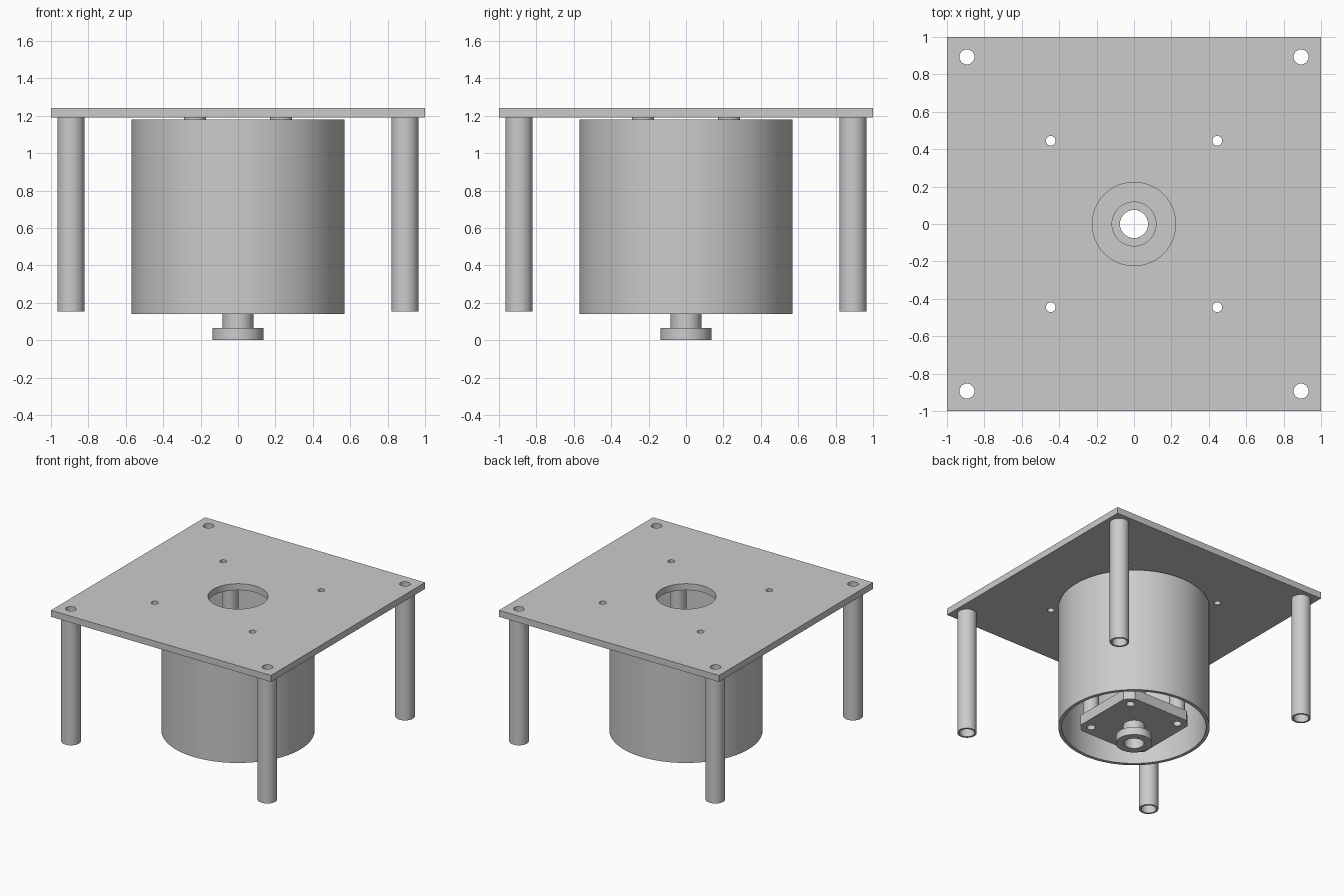
import bpy, bmesh, math

cube = bpy.data.objects.get("Cube")
if cube:
    bpy.data.objects.remove(cube, do_unlink=True)

GREY = (0.6, 0.6, 0.6, 1.0)
metal = bpy.data.materials.new("plain grey metal")
metal.use_nodes = True
metal.diffuse_color = GREY
metal.node_tree.nodes["Principled BSDF"].inputs["Base Color"].default_value = GREY

CORNERS = [(sx, sy) for sx in (-1, 1) for sy in (-1, 1)]


def make_object(name, bm):
    bmesh.ops.recalc_face_normals(bm, faces=bm.faces[:])
    mesh = bpy.data.meshes.new(name)
    bm.to_mesh(mesh)
    bm.free()
    mesh.materials.append(metal)
    obj = bpy.data.objects.new(name, mesh)
    bpy.context.collection.objects.link(obj)
    return obj


def select_only(obj):
    bpy.ops.object.select_all(action='DESELECT')
    obj.select_set(True)
    bpy.context.view_layer.objects.active = obj


def tube(name, outer, inner, z0, z1, x=0, y=0, segments=64):
    """Hollow cylinder: a rectangular wall section turned around z."""
    bm = bmesh.new()
    section = [(inner, z0), (outer, z0), (outer, z1), (inner, z1)]
    rings = []
    for i in range(segments):
        a = math.tau * i / segments
        rings.append([bm.verts.new((x + r * math.cos(a), y + r * math.sin(a), z))
                      for r, z in section])
    for i in range(segments):
        here, there = rings[i], rings[(i + 1) % segments]
        for k in range(4):
            n = (k + 1) % 4
            bm.faces.new((here[k], there[k], there[n], here[n]))
    obj = make_object(name, bm)
    select_only(obj)
    bpy.ops.object.shade_smooth_by_angle(angle=math.radians(35))
    return obj


def plate(name, half, z0, z1, holes, chamfer=0):
    """Square plate with drilled holes given as (x, y, radius)."""
    bm = bmesh.new()
    bmesh.ops.create_cube(bm, size=1)
    for v in bm.verts:
        v.co = (v.co.x * 2 * half, v.co.y * 2 * half, z1 if v.co.z > 0 else z0)
    if chamfer:
        upright = [e for e in bm.edges
                   if abs(e.verts[0].co.z - e.verts[1].co.z) > 0.01]
        bmesh.ops.bevel(bm, geom=upright, offset=chamfer, segments=1, affect='EDGES')
    obj = make_object(name, bm)

    drill = bmesh.new()
    for x, y, r in holes:
        made = bmesh.ops.create_cone(drill, cap_ends=True, segments=48,
                                     radius1=r, radius2=r, depth=z1 - z0 + 0.1)
        bmesh.ops.translate(drill, verts=made["verts"], vec=(x, y, (z0 + z1) / 2))
    cutter = make_object(name + "_cutter", drill)
    cutter.hide_render = True
    mod = obj.modifiers.new("holes", 'BOOLEAN')
    mod.operation, mod.solver, mod.object = 'DIFFERENCE', 'EXACT', cutter
    select_only(obj)
    bpy.ops.object.modifier_apply(modifier=mod.name)
    bpy.data.objects.remove(cutter, do_unlink=True)
    bpy.ops.object.shade_smooth_by_angle(angle=math.radians(35))
    return obj


# Deck with a large centre opening, leg holes and small fixing holes
LEG, FIX, POST = 0.893, 0.445, 0.23
deck_holes = [(0, 0, 0.223)]
deck_holes += [(sx * LEG, sy * LEG, 0.04) for sx, sy in CORNERS]
deck_holes += [(sx * FIX, sy * FIX, 0.026) for sx, sy in CORNERS]
plate("deck", 1.0, 1.19, 1.243, deck_holes)

# Outer shell, open at both ends
tube("shell", 0.57, 0.543, 0.14, 1.18, segments=96)

# Lower mounting plate inside the shell
mount_holes = [(0, 0, 0.077)]
mount_holes += [(sx * POST, sy * POST, 0.032) for sx, sy in CORNERS]
plate("mount_plate", 0.314, 0.155, 0.24, mount_holes, chamfer=0.06)

# Hollow legs and inner posts
for i, (sx, sy) in enumerate(CORNERS, 1):
    tube(f"leg_{i}", 0.073, 0.057, 0.155, 1.19, sx * LEG, sy * LEG, 48)
    tube(f"inner_post_{i}", 0.06, 0.04, 0.24, 1.19, sx * POST, sy * POST, 48)

# Centre spindle with its upper collar and bottom hub
tube("spindle", 0.082, 0.075, 0.06, 0.25)
tube("upper_collar", 0.12, 0.075, 0.24, 0.27)
tube("bottom_hub", 0.136, 0.075, 0.0, 0.065)
